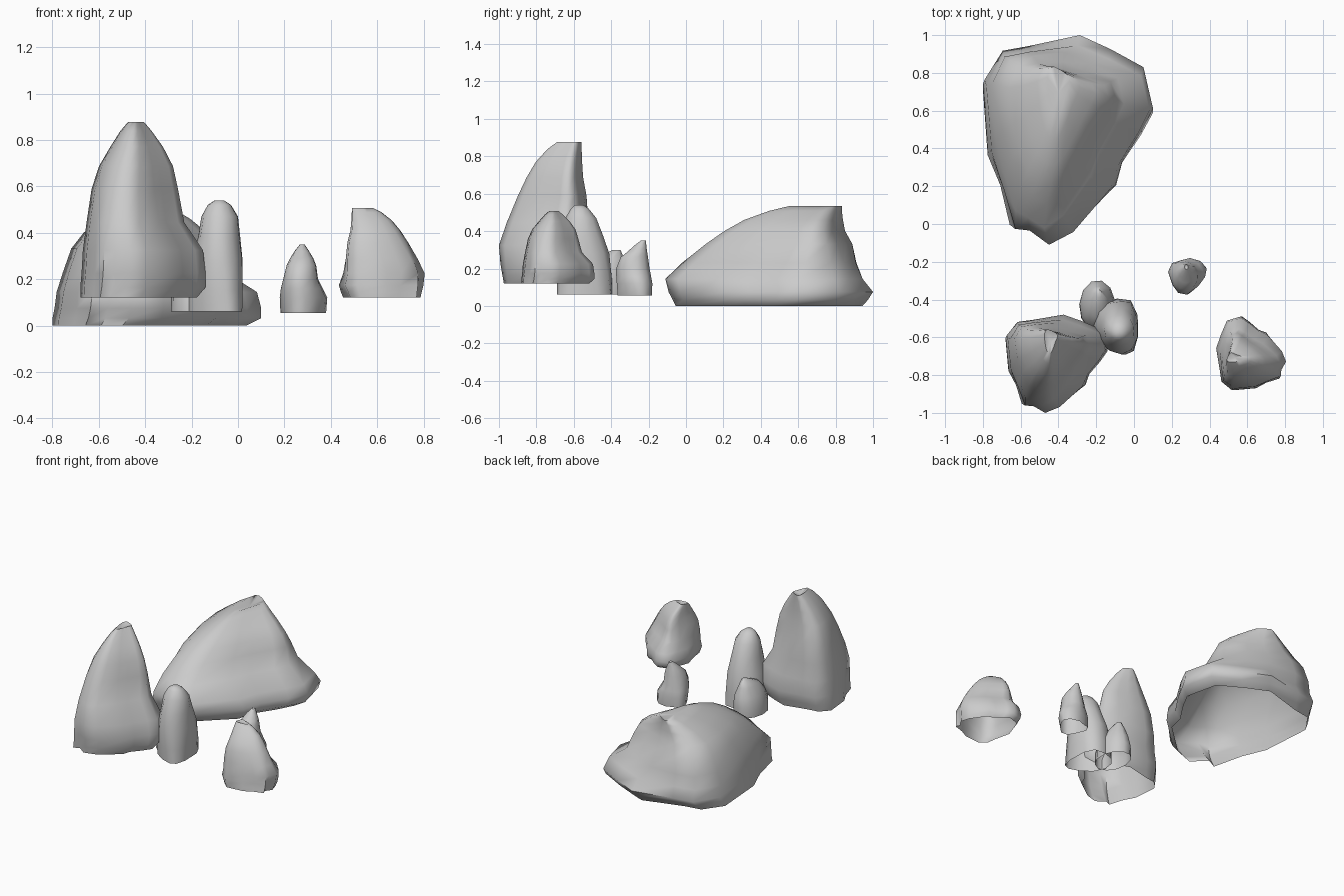
import bpy, math
from mathutils import Matrix

if "Cube" in bpy.data.objects:
    bpy.data.objects.remove(bpy.data.objects["Cube"])

# Outlines (counter-clockwise, fitted to each level's box); foot blends into crest with height
BOULDER_FOOT = [(1, .62), (.94, .84), (.75, .93), (.57, 1), (.25, .92), (.11, .90), (0, .77), (.03, .42),
                (.11, .26), (.17, .05), (.25, .09), (.36, 0), (.52, .05), (.79, .26), (.82, .37), (.93, .51)]
BOULDER_CREST = [(1, .72), (.96, .82), (.75, .89), (.55, .95), (.30, 1), (.10, .97), (0, .80), (.04, .50),
                 (.10, .30), (.19, .12), (.29, .04), (.42, 0), (.55, .08), (.72, .30), (.81, .45), (.94, .62)]
PEBBLE_FOOT = [(1, .75), (.83, .93), (.54, 1), (.29, .90), (.10, .87), (0, .64), (.15, .28),
               (.29, .02), (.54, 0), (.78, .28), (.95, .55)]
ROUND = [(.5 + .5 * math.cos(a * math.tau / 11 + .2), .5 + .5 * math.sin(a * math.tau / 11 + .2)) for a in range(11)]
PILLAR_FOOT = [(.98, .75), (.85, .97), (.55, 1), (.25, .92), (.04, .75), (0, .50), (.15, .25),
               (.45, .08), (.75, 0), (.92, .06), (1, .30)]

# Levels: height, x min, x max, y min, y max
BOULDER = [(0, 0, .93, .05, .95), (.06, 0, 1, .035, .975), (.14, .01, 1, .015, 1), (.27, .02, .98, 0, .95),
           (.43, .05, .83, .08, .92), (.62, .09, .78, .195, .90), (.75, .15, .74, .285, .865),
           (.86, .24, .66, .38, .855), (.95, .32, .57, .50, .85), (1, .38, .51, .60, .85)]
PEBBLE = [(.055, .183, .38, -.365, -.182), (.12, .18, .385, -.37, -.18), (.16, .185, .365, -.373, -.187),
          (.20, .195, .345, -.373, -.195), (.26, .21, .337, -.35, -.203), (.29, .225, .325, -.312, -.208),
          (.32, .243, .307, -.28, -.212), (.35, .267, .287, -.24, -.214)]
PILLAR = [(.06, -.22, .018, -.69, -.395), (.15, -.22, .02, -.69, -.397), (.28, -.20, .02, -.69, -.41),
          (.38, -.172, .01, -.67, -.445), (.47, -.158, 0, -.645, -.48), (.52, -.13, -.03, -.615, -.52),
          (.54, -.10, -.06, -.595, -.55)]
LEDGE = [(.06, -.29, -.10, -.57, -.305), (.13, -.288, -.10, -.57, -.30), (.19, -.27, -.11, -.55, -.31),
         (.25, -.24, -.14, -.50, -.33), (.30, -.20, -.17, -.39, -.35)]


def rock(name, foot, crest, levels, matrix=Matrix(), dip=0.0):
    """Open-bottomed shell lofted through the levels and closed at the top."""
    n, verts, faces = len(foot), [], []
    low, high = levels[0][0], levels[-1][0]
    for z, x0, x1, y0, y1 in levels:
        t = min(1, 1.5 * (z - low) / (high - low))
        ring = [(a[0] + (b[0] - a[0]) * t, a[1] + (b[1] - a[1]) * t) for a, b in zip(foot, crest)]
        us, vs = [p[0] for p in ring], [p[1] for p in ring]
        for u, v in ring:
            u = (u - min(us)) / (max(us) - min(us))
            v = (v - min(vs)) / (max(vs) - min(vs))
            verts.append((x0 + (x1 - x0) * u, y0 + (y1 - y0) * v, z))
    for k in range(len(levels) - 1):
        for i in range(n):
            j = (i + 1) % n
            faces.append((k * n + i, k * n + j, k * n + n + j, k * n + n + i))
    z, x0, x1, y0, y1 = levels[-1]
    last = len(verts) - n
    verts.append(((x0 + x1) / 2, (y0 + y1) / 2, z - dip))
    faces += [(last + i, last + (i + 1) % n, last + n) for i in range(n)]
    mesh = bpy.data.meshes.new(name)
    mesh.from_pydata(verts, [], faces)
    mesh.transform(matrix)
    mesh.update()
    obj = bpy.data.objects.new(name, mesh)
    bpy.context.collection.objects.link(obj)
    bpy.ops.object.select_all(action='DESELECT')
    obj.select_set(True)
    bpy.context.view_layer.objects.active = obj
    bpy.ops.object.shade_smooth_by_angle(angle=math.radians(65))
    return obj


def place(x, y, z, sx, sy, sz, turn=0):
    return (Matrix.Translation((x, y, z)) @ Matrix.Rotation(math.radians(turn), 4, 'Z')
            @ Matrix.Diagonal((sx, sy, sz, 1)))


# One boulder shape stretched and turned three ways
for name, m in (("large_boulder", place(-.80, -.11, 0, .90, 1.11, .535)),
                ("tall_boulder", place(-.68, -1, .12, .54, .52, .757)),
                ("side_boulder", place(.805, -.88, .12, .39, .37, .387, 90))):
    rock(name, BOULDER_FOOT, BOULDER_CREST, BOULDER, m, dip=.03)

# Smaller standing stones
rock("pillar_stone", PILLAR_FOOT, ROUND, PILLAR)
rock("pillar_ledge", ROUND, ROUND, LEDGE)
rock("small_stone", PEBBLE_FOOT, ROUND, PEBBLE, dip=.01)
